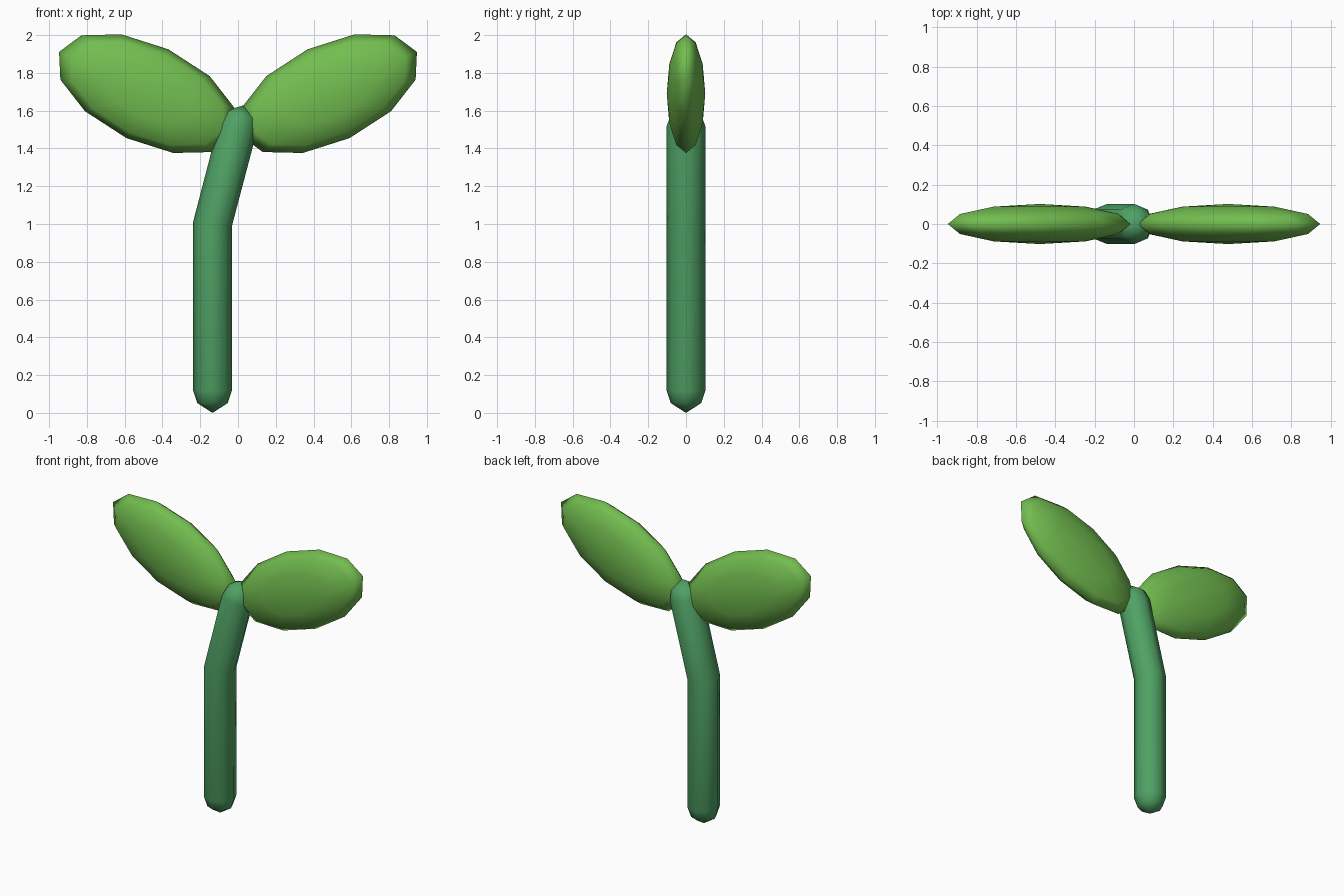
import bpy, bmesh
from math import radians, cos, sin, pi, atan2
from mathutils import Matrix, Vector

if "Cube" in bpy.data.objects:
    bpy.data.objects.remove(bpy.data.objects["Cube"])


def finish(bm, name, color):
    bmesh.ops.recalc_face_normals(bm, faces=bm.faces[:])
    for f in bm.faces:
        f.smooth = True
    mesh = bpy.data.meshes.new(name)
    bm.to_mesh(mesh)
    bm.free()
    mat = bpy.data.materials.new(name + "_green")
    mat.diffuse_color = color
    mat.use_nodes = True
    mat.node_tree.nodes["Principled BSDF"].inputs["Base Color"].default_value = mat.diffuse_color
    mesh.materials.append(mat)
    obj = bpy.data.objects.new(name, mesh)
    bpy.context.collection.objects.link(obj)
    return obj


# Stem: bent eight-sided tube with rounded ends
R, CAP, SIDES = 0.103, 0.118, 8
base, bend, top = Vector((-0.135, 0, CAP)), Vector((-0.135, 0, 1.0)), Vector((0, 0, 1.515))
lean_dir = (top - bend).normalized()
lean = atan2(lean_dir.x, lean_dir.z)
up = Vector((0, 0, 1))
rings = [(base - up * 0.066, 0.081, 0), (base, R, 0), (bend, R, lean / 2),
         (top, R, lean), (top + lean_dir * 0.066, 0.081, lean)]  # centre, radius, tilt

bm = bmesh.new()
loops = []
for centre, r, tilt in rings:
    rot = Matrix.Rotation(tilt, 3, 'Y')
    loops.append([bm.verts.new(centre + rot @ Vector((r * cos(a), r * sin(a), 0)))
                  for a in (2 * pi * i / SIDES for i in range(SIDES))])
for lo, hi in zip(loops, loops[1:]):
    for i in range(SIDES):
        j = (i + 1) % SIDES
        bm.faces.new((lo[i], lo[j], hi[j], hi[i]))
for loop, tip in ((loops[0], base - up * CAP), (loops[-1], top + lean_dir * CAP)):
    pole = bm.verts.new(tip)
    for i in range(SIDES):
        bm.faces.new((loop[i], loop[(i + 1) % SIDES], pole))
finish(bm, "stem", (0.08, 0.36, 0.13, 1))

# Leaves: flattened twelve-sided spheres, poles facing front and back
for side, name in ((1, "right_leaf"), (-1, "left_leaf")):
    bm = bmesh.new()
    bmesh.ops.create_uvsphere(bm, u_segments=12, v_segments=6, radius=1)
    m = (Matrix.Translation((side * 0.48, 0, 1.69))
         @ Matrix.Rotation(-side * radians(25.3), 4, 'Y')
         @ Matrix.Diagonal((0.517, 0.102, 0.26, 1))
         @ Matrix.Rotation(radians(90), 4, 'X'))
    bmesh.ops.transform(bm, matrix=m, verts=bm.verts[:])
    finish(bm, name, (0.17, 0.51, 0.08, 1))
